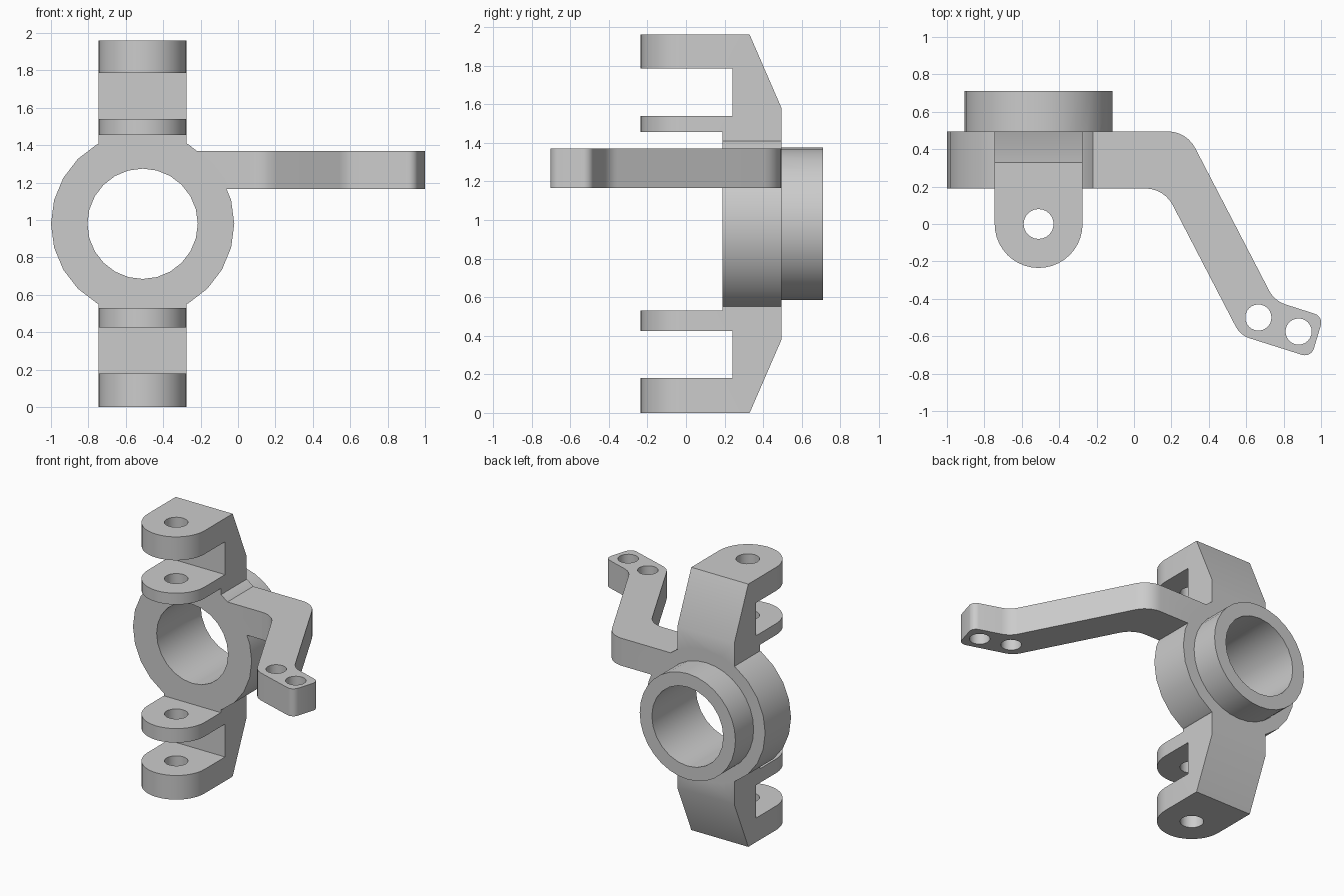
import bpy
import bmesh
from math import sin, cos, tan, pi, radians
from mathutils import Vector

cube = bpy.data.objects.get("Cube")
if cube:
    bpy.data.objects.remove(cube, do_unlink=True)

metal = bpy.data.materials.new("plain grey metal")
metal.use_nodes = True
GREY = (0.6, 0.6, 0.6, 1)
metal.diffuse_color = GREY
metal.node_tree.nodes["Principled BSDF"].inputs["Base Color"].default_value = GREY

HUB_X, HUB_Z = -0.51, 0.98
FRONT, BACK = 0.19, 0.495
HALF = 0.235
AXES = {
    "x": lambda a, b, h: (h, a, b),
    "y": lambda a, b, h: (a, h, b),
    "z": lambda a, b, h: (a, b, h),
}


def arc(cx, cy, r, start=0, end=360, steps=24):
    """Points along an arc; a full circle omits the repeated end point."""
    count = steps if end - start == 360 else steps + 1
    angles = [radians(start + (end - start) * i / steps) for i in range(count)]
    return [(cx + r * cos(t), cy + r * sin(t)) for t in angles]


def rounded(corners, steps=6):
    """Outline whose corners (x, y, radius) are replaced by arcs."""
    points = []
    for i, (x, y, r) in enumerate(corners):
        p = Vector((x, y))
        if r == 0:
            points.append((x, y))
            continue
        before = (Vector(corners[i - 1][:2]) - p).normalized()
        after = (Vector(corners[(i + 1) % len(corners)][:2]) - p).normalized()
        half = before.angle(after) / 2
        centre = p + (before + after).normalized() * r / sin(half)
        u = p + before * r / tan(half) - centre
        v = p + after * r / tan(half) - centre
        sweep = pi - 2 * half
        for k in range(steps + 1):
            t = k / steps
            q = (u * sin((1 - t) * sweep) + v * sin(t * sweep)) / sin(sweep)
            points.append(tuple(centre + q))
    return points


def prism(name, outline, axis, low, high):
    """Extrude a flat outline along one axis."""
    bm = bmesh.new()
    place = AXES[axis]
    rings = [[bm.verts.new(place(a, b, h)) for a, b in outline] for h in (low, high)]
    bm.faces.new(rings[0])
    bm.faces.new(rings[1])
    for i in range(len(outline)):
        bm.faces.new((rings[0][i - 1], rings[0][i], rings[1][i], rings[1][i - 1]))
    bmesh.ops.recalc_face_normals(bm, faces=bm.faces)
    mesh = bpy.data.meshes.new(name)
    bm.to_mesh(mesh)
    bm.free()
    mesh.materials.append(metal)
    obj = bpy.data.objects.new(name, mesh)
    bpy.context.collection.objects.link(obj)
    return obj


def combine(target, tool, operation):
    """Apply a boolean and discard the tool."""
    mod = target.modifiers.new("combine", "BOOLEAN")
    mod.operation = operation
    mod.solver = "EXACT"
    mod.object = tool
    bpy.context.view_layer.objects.active = target
    bpy.ops.object.modifier_apply(modifier=mod.name)
    bpy.data.objects.remove(tool, do_unlink=True)


# Hub ring with the rear collar
body = prism("steering_knuckle", arc(HUB_X, HUB_Z, 0.49), "y", FRONT, BACK)
collar = prism("rear_collar", arc(HUB_X, HUB_Z, 0.395, steps=32), "y", 0.4, 0.71)
combine(body, collar, "UNION")


def fork(name, end, slope, slot_a, slot_b, tab, root):
    """Two-tab fork: side profile trimmed to a round-nosed plan."""
    side = [(-0.4, end), (0.33, end), (BACK, slope), (BACK, root), (FRONT, root),
            (FRONT, tab), (-0.4, tab), (-0.4, slot_b), (0.24, slot_b),
            (0.24, slot_a), (-0.4, slot_a)]
    obj = prism(name, side, "x", HUB_X - 0.4, HUB_X + 0.4)
    plan = arc(HUB_X, 0, HALF, 180, 360, 20)
    plan += [(HUB_X + HALF, 0.6), (HUB_X - HALF, 0.6)]
    combine(obj, prism("fork_plan", plan, "z", -0.1, 2.1), "INTERSECT")
    return obj


# Upper and lower forks
combine(body, fork("upper_fork", 1.96, 1.58, 1.785, 1.54, 1.455, 1.33), "UNION")
combine(body, fork("lower_fork", 0, 0.38, 0.18, 0.425, 0.53, 0.63), "UNION")

# Cranked steering arm
arm_plan = rounded([
    (-0.25, BACK, 0), (0.281, BACK, 0.165), (0.751, -0.411, 0.15),
    (1.013, -0.495, 0.05), (0.947, -0.715, 0.05), (0.568, -0.595, 0.13),
    (0.161, FRONT, 0.165), (-0.25, FRONT, 0)])
combine(body, prism("steering_arm", arm_plan, "z", 1.165, 1.37), "UNION")

# Bearing bore, pivot holes and arm holes
combine(body, prism("bore", arc(HUB_X, HUB_Z, 0.295), "y", 0, 1), "DIFFERENCE")
for x, y, r in ((HUB_X, 0, 0.08), (0.665, -0.5, 0.07), (0.88, -0.575, 0.07)):
    combine(body, prism("hole", arc(x, y, r), "z", -0.2, 2.2), "DIFFERENCE")

# Smooth the curved walls, keep the edges crisp
bpy.ops.object.select_all(action="DESELECT")
body.select_set(True)
bpy.context.view_layer.objects.active = body
bpy.ops.object.shade_smooth_by_angle(angle=radians(25))
